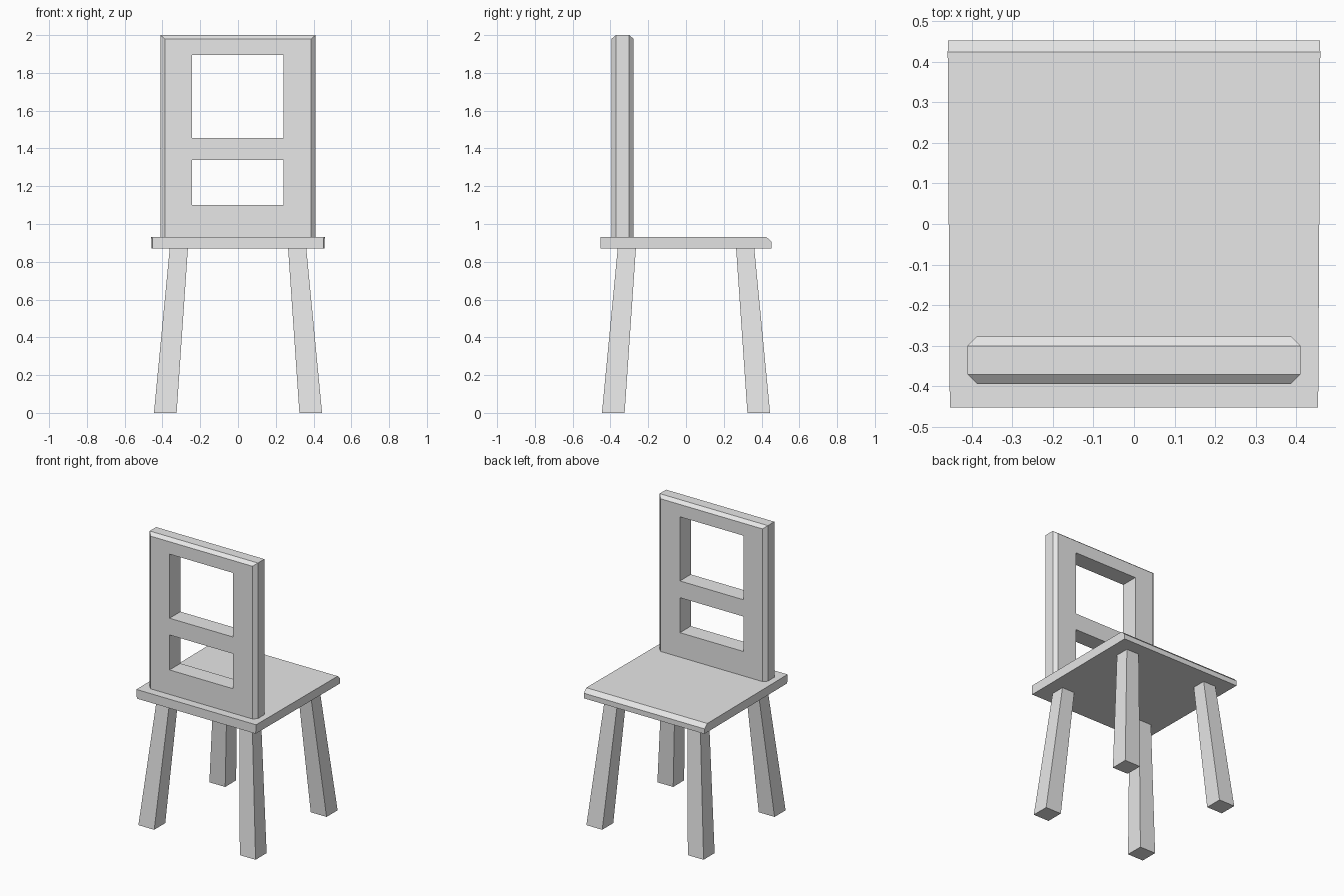
import bpy
import bmesh

cube = bpy.data.objects.get("Cube")
if cube:
    bpy.data.objects.remove(cube, do_unlink=True)

GREY = (0.8, 0.8, 0.8, 1.0)
grey = bpy.data.materials.new("light grey")
grey.use_nodes = True
grey.diffuse_color = GREY
grey.node_tree.nodes["Principled BSDF"].inputs["Base Color"].default_value = GREY


def add_object(name, bm):
    bmesh.ops.recalc_face_normals(bm, faces=bm.faces)
    mesh = bpy.data.meshes.new(name)
    bm.to_mesh(mesh)
    bm.free()
    mesh.materials.append(grey)
    obj = bpy.data.objects.new(name, mesh)
    bpy.context.collection.objects.link(obj)
    return obj


def loft(name, rings):
    """Closed solid skinned through rings of equal point count."""
    bm = bmesh.new()
    loops = [[bm.verts.new(p) for p in ring] for ring in rings]
    for a, b in zip(loops, loops[1:]):
        for i in range(len(a)):
            j = (i + 1) % len(a)
            bm.faces.new((a[i], a[j], b[j], b[i]))
    bm.faces.new(loops[0])
    bm.faces.new(loops[-1])
    return add_object(name, bm)


def rect(x0, x1, y0, y1, z):
    return [(x0, y0, z), (x1, y0, z), (x1, y1, z), (x0, y1, z)]


# Seat: side profile with one bevelled edge, slightly wider at the open end and top
profile = [(-0.453, 0.87), (0.453, 0.87), (0.453, 0.905), (0.425, 0.932), (-0.453, 0.932)]


def seat_side(side):
    return [(side * (0.454 + 0.006 * y + 0.05 * (z - 0.87)), y, z) for y, z in profile]


loft("seat", [seat_side(-1), seat_side(1)])

# Four splayed, tapered legs
for end, sy in (("front", -1), ("back", 1)):
    for side, sx in (("right", -1), ("left", 1)):
        rings = []
        for inner, outer, z in ((0.325, 0.445, 0.0), (0.265, 0.361, 0.875)):
            rings.append(rect(sx * inner, sx * outer, sy * inner, sy * outer, z))
        loft(f"{end}_{side}_leg", rings)

# Backrest: panel with openings, built from a grid of cells with the hole cells left out
FRONT, BACK, CH = -0.395, -0.277, 0.024
HALF, BASE, TOP = 0.411, 0.93, 2.0
xs = [-HALF + CH, -0.243, 0.24, HALF - CH]
zs = [BASE, 1.10, 1.34, 1.455, 1.895, TOP - 0.02]
bm = bmesh.new()
for i in range(3):
    for k in range(5):
        if i == 1 and k in (1, 3):
            continue
        x0, x1, z0, z1 = xs[i], xs[i + 1], zs[k], zs[k + 1]
        for y in (FRONT, BACK):
            bm.faces.new([bm.verts.new(p) for p in
                          ((x0, y, z0), (x1, y, z0), (x1, y, z1), (x0, y, z1))])
# Walls inside the two openings
for z0, z1 in ((zs[1], zs[2]), (zs[3], zs[4])):
    corners = [(xs[1], z0), (xs[2], z0), (xs[2], z1), (xs[1], z1)]
    for i, (xa, za) in enumerate(corners):
        xb, zb = corners[(i + 1) % 4]
        bm.faces.new([bm.verts.new(p) for p in
                      ((xa, FRONT, za), (xb, FRONT, zb), (xb, BACK, zb), (xa, BACK, za))])
# Bevelled rim along both sides and the top
depth = [(FRONT, CH, 0.02), (FRONT + CH, 0, 0), (BACK - CH, 0, 0), (BACK, CH, 0.02)]
arches = []
for y, dx, dz in depth:
    w, t = HALF - dx, TOP - dz
    arches.append([(-w, y, BASE), (-w, y, t), (w, y, t), (w, y, BASE)])
for a, b in zip(arches, arches[1:]):
    for i in range(3):
        bm.faces.new([bm.verts.new(p) for p in (a[i], a[i + 1], b[i + 1], b[i])])
# Underside
bm.faces.new([bm.verts.new(p) for p in
              [a[0] for a in arches] + [a[3] for a in reversed(arches)]])
bmesh.ops.remove_doubles(bm, verts=bm.verts, dist=0.0005)
# Merge the coplanar cells into clean flat faces
bmesh.ops.recalc_face_normals(bm, faces=bm.faces)
bmesh.ops.dissolve_limit(bm, angle_limit=0.01, verts=bm.verts, edges=bm.edges)
add_object("backrest", bm)
